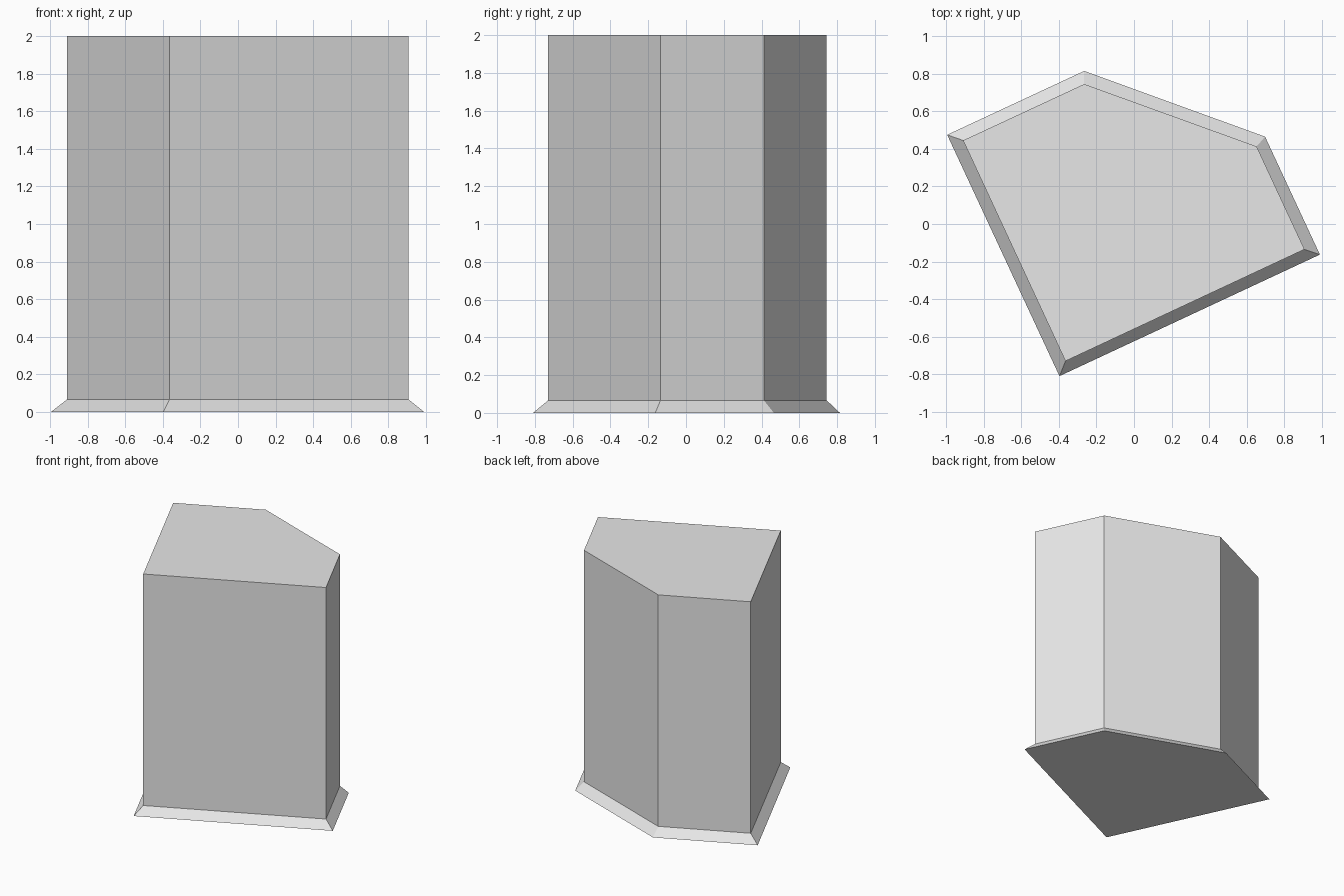
import bpy
import bmesh

default_cube = bpy.data.objects.get("Cube")
if default_cube:
    bpy.data.objects.remove(default_cube, do_unlink=True)

# Plain grey finish
grey = bpy.data.materials.new("light_grey")
grey.use_nodes = True
colour = (0.8, 0.8, 0.8, 1.0)
grey.diffuse_color = colour
grey.node_tree.nodes["Principled BSDF"].inputs["Base Color"].default_value = colour

# Five-sided outlines, counter-clockwise seen from above
BODY = [(-0.365, -0.73), (0.908, -0.135), (0.653, 0.413), (-0.265, 0.745), (-0.91, 0.445)]
FOOT = [(-0.397, -0.81), (0.99, -0.163), (0.698, 0.465), (-0.265, 0.815), (-0.995, 0.475)]
FOOT_HEIGHT = 0.066
TOP = 2.0


def loft(name, sections):
    """Stack (outline, height) sections into one closed solid."""
    bm = bmesh.new()
    rings = [[bm.verts.new((x, y, z)) for x, y in outline] for outline, z in sections]
    for low, high in zip(rings, rings[1:]):
        for i in range(len(low)):
            j = (i + 1) % len(low)
            bm.faces.new((low[i], low[j], high[j], high[i]))
    bm.faces.new(rings[0][::-1])
    bm.faces.new(rings[-1])
    mesh = bpy.data.meshes.new(name)
    bm.to_mesh(mesh)
    bm.free()
    mesh.materials.append(grey)
    obj = bpy.data.objects.new(name, mesh)
    bpy.context.collection.objects.link(obj)
    return obj


# Straight column with a flared foot
loft("pentagonal_column", [(FOOT, 0.0), (BODY, FOOT_HEIGHT), (BODY, TOP)])
